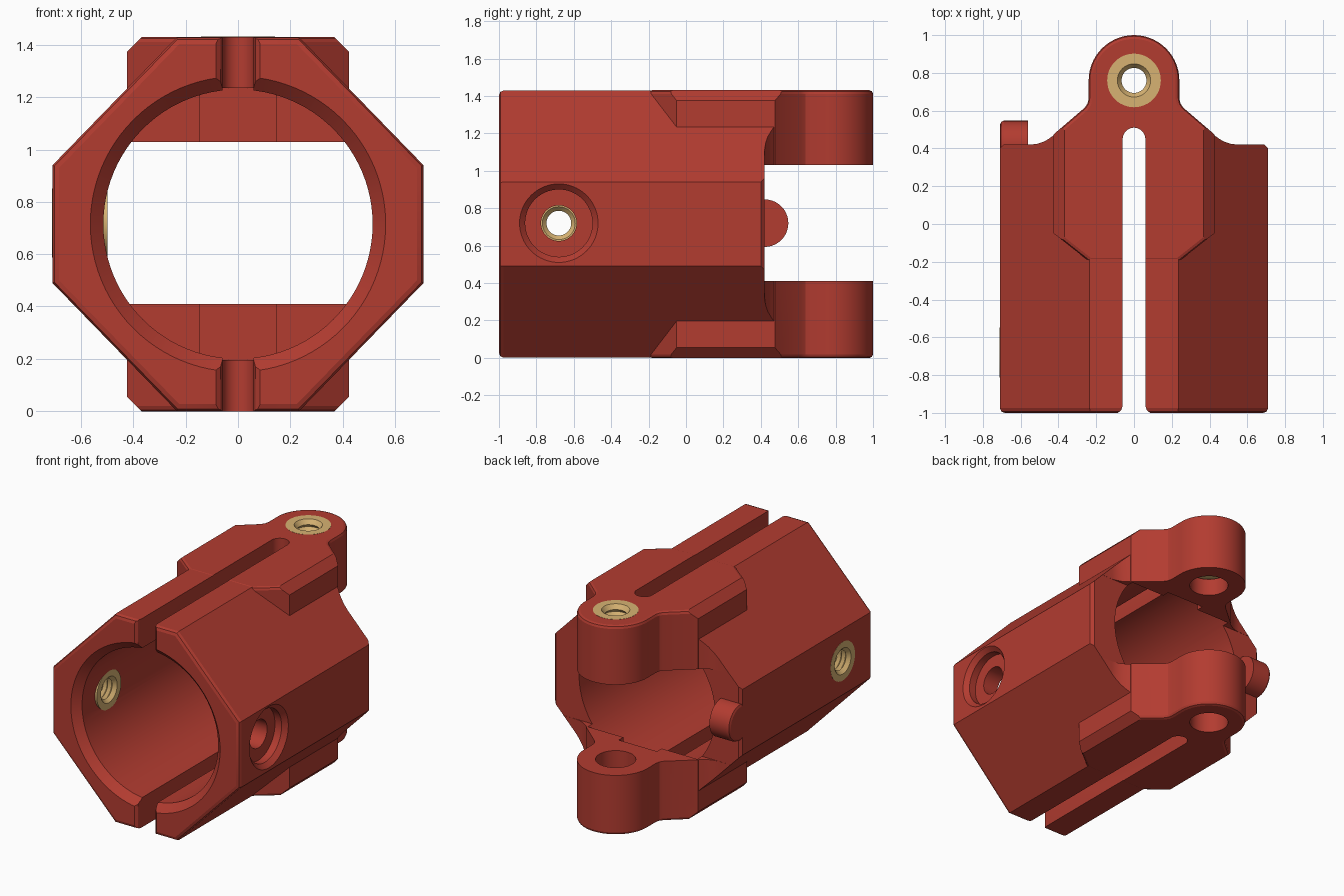
import bpy, bmesh
from math import sin, cos, pi

if "Cube" in bpy.data.objects:
    bpy.data.objects.remove(bpy.data.objects["Cube"])

CZ = 0.715  # height of the bore axis


def make(name, bm):
    bmesh.ops.recalc_face_normals(bm, faces=bm.faces)
    me = bpy.data.meshes.new(name)
    bm.to_mesh(me)
    bm.free()
    ob = bpy.data.objects.new(name, me)
    bpy.context.collection.objects.link(ob)
    return ob


def mirrored(half):
    return half + [(-a, b) for a, b in reversed(half) if abs(a) > 1e-6]


def prism(name, pts, axis, lo, hi, bevel_at=(), width=0.02):
    """Extrude a 2D outline along an axis, optionally rounding the end rims."""
    bm = bmesh.new()
    put = (lambda a, b, t: (a, b, t)) if axis == 'Z' else (lambda a, b, t: (a, t, b))
    k = 2 if axis == 'Z' else 1
    lower = [bm.verts.new(put(a, b, lo)) for a, b in pts]
    upper = [bm.verts.new(put(a, b, hi)) for a, b in pts]
    bm.faces.new(lower)
    bm.faces.new(upper)
    n = len(pts)
    for i in range(n):
        j = (i + 1) % n
        bm.faces.new((lower[i], lower[j], upper[j], upper[i]))
    bmesh.ops.recalc_face_normals(bm, faces=bm.faces)
    rims = [e for e in bm.edges
            if any(all(abs(v.co[k] - t) < 1e-5 for v in e.verts) for t in bevel_at)]
    if rims:
        bmesh.ops.bevel(bm, geom=rims, offset=width, segments=2, profile=0.5,
                        affect='EDGES', clamp_overlap=True)
    return make(name, bm)


def box(name, x, y0, y1, z0, z1):
    return prism(name, [(-x, y0), (x, y0), (x, y1), (-x, y1)], 'Z', z0, z1)


def lathe(name, prof, axis, c, segs=64, closed=False):
    """Revolve (radius, position) points about an axis through point c."""
    bm = bmesh.new()
    rings = []
    for r, t in prof:
        ring = []
        for i in range(segs):
            u, v = r * cos(2 * pi * i / segs), r * sin(2 * pi * i / segs)
            p = {'X': (t, c[1] + u, c[2] + v),
                 'Y': (c[0] + u, t, c[2] + v),
                 'Z': (c[0] + u, c[1] + v, t)}[axis]
            ring.append(bm.verts.new(p))
        rings.append(ring)
    m = len(rings)
    for k in range(m if closed else m - 1):
        a, b = rings[k], rings[(k + 1) % m]
        for i in range(segs):
            j = (i + 1) % segs
            bm.faces.new((a[i], a[j], b[j], b[i]))
    if not closed:
        bm.faces.new(rings[0])
        bm.faces.new(rings[-1])
    return make(name, bm)


def combine(ob, other, op):
    mod = ob.modifiers.new('bool', 'BOOLEAN')
    mod.operation, mod.solver, mod.object = op, 'EXACT', other
    dg = bpy.context.evaluated_depsgraph_get()
    me = bpy.data.meshes.new_from_object(ob.evaluated_get(dg))
    ob.modifiers.clear()
    ob.data = me
    bpy.data.objects.remove(other)


def finish(ob, mat):
    ob.data.materials.clear()
    ob.data.materials.append(mat)
    bpy.ops.object.select_all(action='DESELECT')
    ob.select_set(True)
    bpy.context.view_layer.objects.active = ob
    bpy.ops.object.shade_smooth_by_angle(angle=0.36)


red = bpy.data.materials.new('red_plastic')
red.diffuse_color = (0.45, 0.045, 0.03, 1)
red.use_nodes = True
red.node_tree.nodes["Principled BSDF"].inputs["Base Color"].default_value = red.diffuse_color
brass = bpy.data.materials.new('brass')
brass.diffuse_color = (0.68, 0.45, 0.17, 1)
brass.use_nodes = True
brass.node_tree.nodes["Principled BSDF"].inputs["Base Color"].default_value = brass.diffuse_color

# octagonal sleeve, trimmed by its plan outline with fillets towards the lugs
octagon = mirrored([(0.235, 0.001), (0.71, 0.49), (0.71, 0.94), (0.235, 1.429)])
body = prism('clamp_body', octagon, 'Y', -1.0, 0.7, bevel_at=(-1.0,), width=0.025)
plan = mirrored([(0.75, -1.2), (0.75, 0.361), (0.69, 0.421), (0.54, 0.421),
                 (0.51, 0.425), (0.475, 0.437), (0.45, 0.452), (0.41, 0.48)])
combine(body, prism('plan', plan, 'Z', -0.2, 1.6), 'INTERSECT')

# hinge lugs with round ends and chamfered long edges
arc = [(0.24 * cos(a), 0.76 + 0.24 * sin(a)) for a in [pi / 2 * i / 14 for i in range(14)]]
lug_plan = mirrored([(0.235, -0.2), (0.425, -0.05), (0.425, 0.475), (0.262, 0.615),
                     (0.246, 0.638), (0.24, 0.665)] + arc + [(0, 1.0)])
lugs = prism('lugs', lug_plan, 'Z', -0.001, 1.431, bevel_at=(-0.001, 1.431), width=0.02)
section = mirrored([(0.35, -0.02), (0.44, 0.07), (0.44, 1.36), (0.35, 1.45)])
combine(lugs, prism('section', section, 'Y', -0.5, 1.2), 'INTERSECT')
combine(body, lugs, 'UNION')

# slot outline with flared mouth and round end
slot = mirrored([(0.105, -1.02), (0.085, -1.0), (0.067, -0.985), (0.06, -0.96)]
                + [(0.06 * cos(a), 0.45 + 0.06 * sin(a)) for a in [pi / 2 * i / 8 for i in range(8)]]
                + [(0, 0.51)])
hinge, screw = (0, 0.76, 0), (0, -0.68, 0.72)

# gap between lugs, bore, relief, slot, hinge hole, counterbore, insert pocket
for cutter in (
    lambda: box('gap', 1.0, 0.42, 1.3, 0.41, 1.03),
    lambda: lathe('bore', [(0.665, -1.1), (0.515, -0.95), (0.515, 0.47)], 'Y', (0, 0, CZ), 96),
    lambda: box('relief', 0.145, 0.455, 0.52, 0.195, 1.235),
    lambda: prism('slot', slot, 'Z', -0.2, 1.6),
    lambda: lathe('hinge_hole', [(0.125, -0.1), (0.125, 1.15), (0.14, 1.15), (0.14, 1.6)], 'Z', hinge),
    lambda: lathe('counterbore', [(0.30, 0.80), (0.18, 0.68), (0.18, 0.63), (0.095, 0.63),
                                  (0.095, 0.4)], 'X', screw),
    lambda: lathe('pocket', [(0.13, -0.8), (0.13, -0.4)], 'X', screw),
):
    combine(body, cutter(), 'DIFFERENCE')
finish(body, red)

# half-round stop peg on the back of the left wall
peg = lathe('stop_peg', [(0.107, -0.709), (0.121, -0.703), (0.127, -0.689), (0.127, -0.56)],
            'X', (0, 0.42, 0.72))
finish(peg, red)


def insert(name, axis, c, radius, inner, outer):
    """Threaded bush: plain outside, ridged inside, countersunk ends."""
    span = outer - inner
    prof = [(radius, inner), (radius, outer), (0.088, outer)]
    for i in range(6):
        prof += [(0.066, outer - span * (i + 0.7) / 6.4)]
        if i < 5:
            prof += [(0.084, outer - span * (i + 1.2) / 6.4)]
    prof.append((0.088, inner))
    finish(lathe(name, prof, axis, c, 48, closed=True), brass)


insert('hinge_insert', 'Z', hinge, 0.142, 1.16, 1.432)
insert('screw_insert', 'X', screw, 0.132, -0.50, -0.711)
